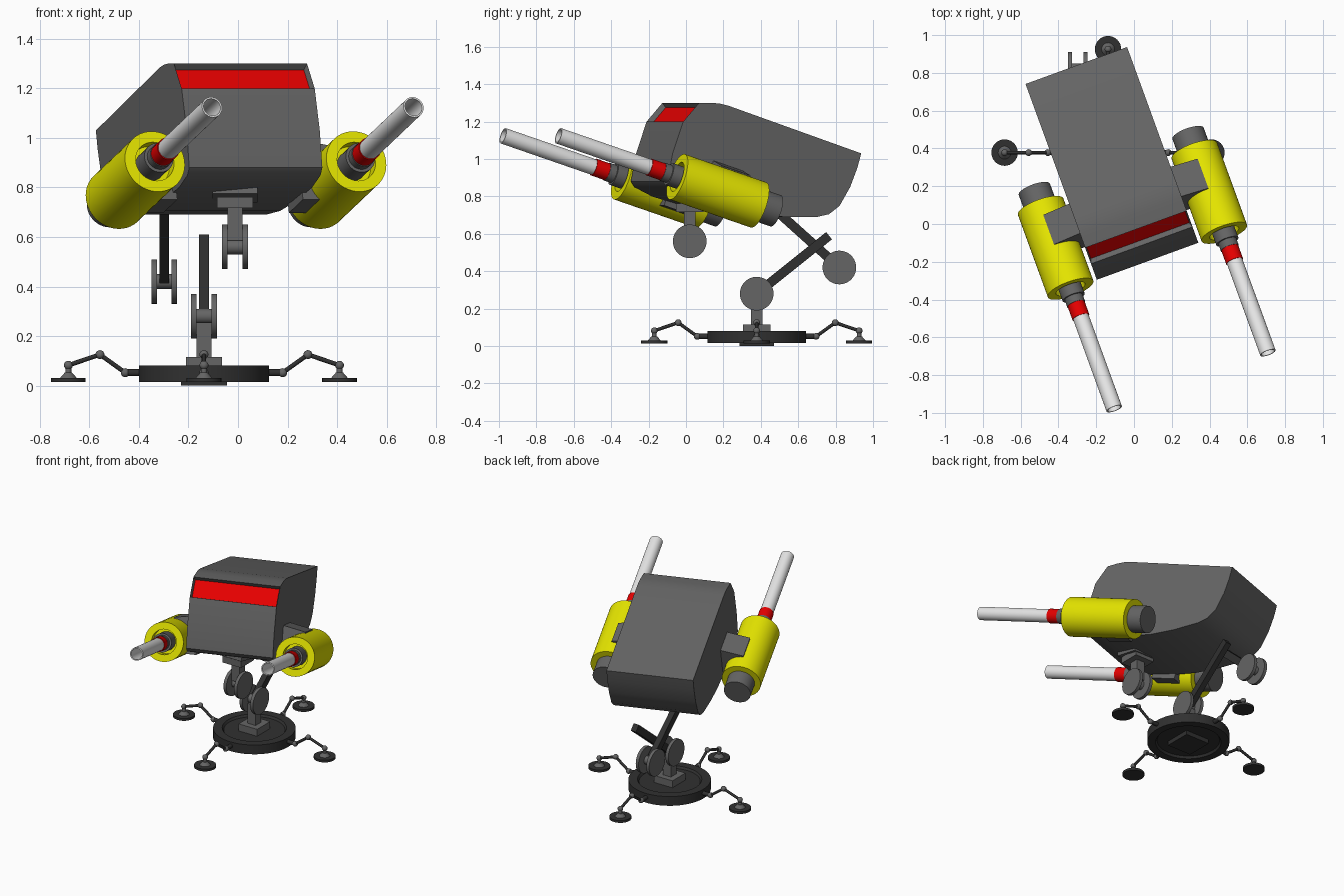
import bpy, bmesh, math
from mathutils import Vector, Matrix

if "Cube" in bpy.data.objects:
    bpy.data.objects.remove(bpy.data.objects["Cube"])


def material(name, rgb):
    m = bpy.data.materials.new(name)
    m.use_nodes = True
    m.diffuse_color = (*rgb, 1)
    m.node_tree.nodes["Principled BSDF"].inputs["Base Color"].default_value = (*rgb, 1)
    return m


GREY = material("mid grey metal", (0.13, 0.13, 0.13))
DARK = material("dark metal", (0.03, 0.03, 0.03))
YELLOW = material("yellow paint", (0.8, 0.8, 0.0))
RED = material("red paint", (0.8, 0.0, 0.0))
WHITE = material("white barrel", (0.8, 0.8, 0.8))

parts = []


def finish(name, bm, mats, matrix=Matrix()):
    bmesh.ops.recalc_face_normals(bm, faces=bm.faces)
    me = bpy.data.meshes.new(name)
    bm.to_mesh(me)
    bm.free()
    for m in mats:
        me.materials.append(m)
    ob = bpy.data.objects.new(name, me)
    ob.matrix_world = matrix
    bpy.context.collection.objects.link(ob)
    parts.append(ob)
    return ob


def lathe(name, profile, mat, origin=(0, 0, 0), axis=(0, 0, 1), seg=40):
    """Turn a (radius, height) profile around an axis."""
    bm = bmesh.new()
    vs = [bm.verts.new((r, 0, h)) for r, h in profile]
    es = [bm.edges.new(p) for p in zip(vs, vs[1:])]
    bmesh.ops.spin(bm, geom=vs + es, cent=(0, 0, 0), axis=(0, 0, 1),
                   angle=math.tau, steps=seg, use_merge=False)
    bmesh.ops.remove_doubles(bm, verts=bm.verts, dist=1e-5)
    rot = Vector(axis).to_track_quat('Z', 'Y').to_matrix().to_4x4()
    return finish(name, bm, [mat], Matrix.Translation(origin) @ rot)


def rod(name, p, q, r, mat, seg=32, r2=None):
    d = Vector(q) - Vector(p)
    return lathe(name, [(0, 0), (r, 0), (r2 or r, d.length), (0, d.length)], mat, p, d, seg)


def box(name, size, centre, mat, rot=Matrix()):
    bm = bmesh.new()
    bmesh.ops.create_cube(bm, size=1)
    bmesh.ops.scale(bm, vec=size, verts=bm.verts)
    return finish(name, bm, [mat], Matrix.Translation(centre) @ rot)


def ball(name, centre, r, mat):
    bm = bmesh.new()
    bmesh.ops.create_uvsphere(bm, u_segments=16, v_segments=10, radius=r)
    return finish(name, bm, [mat], Matrix.Translation(centre))


def arm(name, x, p, q):
    """Square bar in a plane of constant x, from (y, z) to (y, z)."""
    dy, dz = q[0] - p[0], q[1] - p[1]
    centre = (x, (p[0] + q[0]) / 2, (p[1] + q[1]) / 2)
    rot = Matrix.Rotation(math.atan2(-dy, dz), 4, 'X')
    box(name, (0.04, 0.05, math.hypot(dy, dz)), centre, DARK, rot)


def joint(name, x, y, z):
    """Pair of round cheek plates with an axle."""
    for side in (-1, 1):
        rod(name + "_cheek", (x + side * 0.03, y, z), (x + side * 0.052, y, z), 0.09, GREY, 40)
    rod(name + "_axle", (x - 0.035, y, z), (x + 0.035, y, z), 0.03, GREY)


# Turret frame, turned to one side
TURN = Matrix.Rotation(math.radians(20), 4, 'Z')


def turned(x, y, z):
    return TURN @ Vector((x, y, z))


# Hull: side profile extruded across, with a recessed visor
profile = [(-0.03, 1.3), (-0.12, 1.2), (-0.18, 1.03), (-0.21, 0.88), (-0.19, 0.85),
           (-0.09, 0.8), (0.1, 0.745), (0.29, 0.705), (0.46, 0.69), (0.64, 0.69),
           (0.71, 0.705), (0.77, 0.75), (0.83, 0.85), (0.87, 0.95), (0.893, 1.03),
           (0.14, 1.284), (0.09, 1.296), (0.045, 1.3)]
bm = bmesh.new()
face = bm.faces.new([bm.verts.new((-0.286, y, z)) for y, z in profile])
ext = bmesh.ops.extrude_face_region(bm, geom=[face])
bmesh.ops.translate(bm, vec=(0.572, 0, 0),
                    verts=[v for v in ext["geom"] if isinstance(v, bmesh.types.BMVert)])
bmesh.ops.recalc_face_normals(bm, faces=bm.faces)
visor = min((f for f in bm.faces if abs(f.normal.x) < 0.1),
            key=lambda f: (f.calc_center_median() - Vector((0, -0.075, 1.25))).length)
bmesh.ops.inset_individual(bm, faces=[visor], thickness=0.012, depth=-0.028)
visor.material_index = 1
finish("hull", bm, [GREY, RED], TURN)

# Guns on both sides, with their brackets
PITCH = math.radians(18)
aim = TURN.to_3x3() @ Vector((0, -math.cos(PITCH), math.sin(PITCH)))
for side, label in ((1, "left"), (-1, "right")):
    front = turned(side * 0.433, -0.208, 0.905)

    def at(s):
        return front + aim * s

    lathe(label + "_gun_housing", [(0, -0.487), (0.128, -0.487), (0.128, 0), (0.082, 0),
                                   (0.082, -0.06), (0, -0.06)], YELLOW, front, aim, 48)
    rod(label + "_gun_rear_cap", at(-0.59), at(-0.48), 0.088, GREY, 40)
    rod(label + "_gun_collar", at(-0.07), at(0.05), 0.062, GREY)
    rod(label + "_gun_neck", at(0.04), at(0.09), 0.05, GREY)
    rod(label + "_gun_band", at(0.085), at(0.168), 0.047, RED)
    lathe(label + "_gun_barrel", [(0, 0.16), (0.043, 0.16), (0.043, 0.71), (0.036, 0.71),
                                  (0.036, 0.3), (0, 0.3)], WHITE, front, aim)

    # Wedge bracket, lower on its outer end
    bm = bmesh.new()
    bmesh.ops.create_cube(bm, size=1)
    for v in bm.verts:
        inner = v.co.x * side < 0
        top = 0.165 if inner else 0.135
        v.co = (side * (0.27 if inner else 0.435), v.co.y * 0.175, top if v.co.z > 0 else -0.09)
    tilt = Matrix.Rotation(-PITCH, 4, 'X')
    finish(label + "_gun_bracket", bm, [GREY],
           TURN @ Matrix.Translation((0, 0.085, 0.81)) @ tilt)

# Base disc with raised rim and hollow underside
BX, BY = -0.1375, 0.378
lathe("base_disc", [(0, 0.03), (0.2, 0.03), (0.21, 0.015), (0.263, 0.015), (0.263, 0.08),
                    (0.205, 0.08), (0.195, 0.066), (0, 0.066)], DARK, (BX, BY, 0), seg=64)
box("base_underplate", (0.185, 0.185, 0.035), (BX, BY, 0.0175), DARK)
box("base_block", (0.145, 0.145, 0.055), (BX, BY, 0.0875), GREY)
box("base_post", (0.062, 0.062, 0.15), (BX, BY, 0.18), GREY)

# Lower and upper leg bars with their joints
joint("ankle", BX, BY, 0.28)
arm("lower_leg", BX, (BY, 0.28), (0.765, 0.59))
joint("knee", -0.298, 0.82, 0.42)
arm("upper_leg", -0.298, (0.82, 0.42), (0.42, 0.78))

# Hanging joint under the hull
HX, HY = -0.012, 0.02
box("hip_plate", (0.18, 0.18, 0.06), (HX, HY, 0.787), GREY, Matrix.Rotation(-0.2, 4, 'X'))
box("hip_block", (0.145, 0.145, 0.045), (HX, HY, 0.74), GREY)
box("hip_post", (0.062, 0.062, 0.14), (HX, HY, 0.655), GREY)
joint("hip", HX, HY, 0.56)

# Four stabiliser legs around the base
for i, label in enumerate(("left", "back", "right", "front")):
    a = i * math.pi / 2

    def out(r, z):
        return Vector((BX + r * math.cos(a), BY + r * math.sin(a), z))

    root, elbow, ankle = out(0.318, 0.052), out(0.42, 0.125), out(0.5475, 0.082)
    rod(label + "_stabiliser_root", out(0.25, 0.052), root, 0.014, DARK, 16)
    rod(label + "_stabiliser_inner_link", root, elbow, 0.009, DARK, 16)
    rod(label + "_stabiliser_outer_link", elbow, ankle, 0.009, DARK, 16)
    for spot in (root, elbow, ankle):
        ball(label + "_stabiliser_ball", spot, 0.018, GREY)
    rod(label + "_stabiliser_stem", out(0.5475, 0.05), ankle, 0.012, GREY, 16)
    rod(label + "_stabiliser_cone", out(0.5475, 0.028), out(0.5475, 0.052), 0.036, GREY, 24, 0.015)
    rod(label + "_stabiliser_foot", out(0.5475, 0.014), out(0.5475, 0.03), 0.07, DARK)

# Smooth shading with sharp edges kept
bpy.ops.object.select_all(action='DESELECT')
for ob in parts:
    ob.select_set(True)
bpy.context.view_layer.objects.active = parts[0]
bpy.ops.object.shade_smooth_by_angle(angle=math.radians(30))
